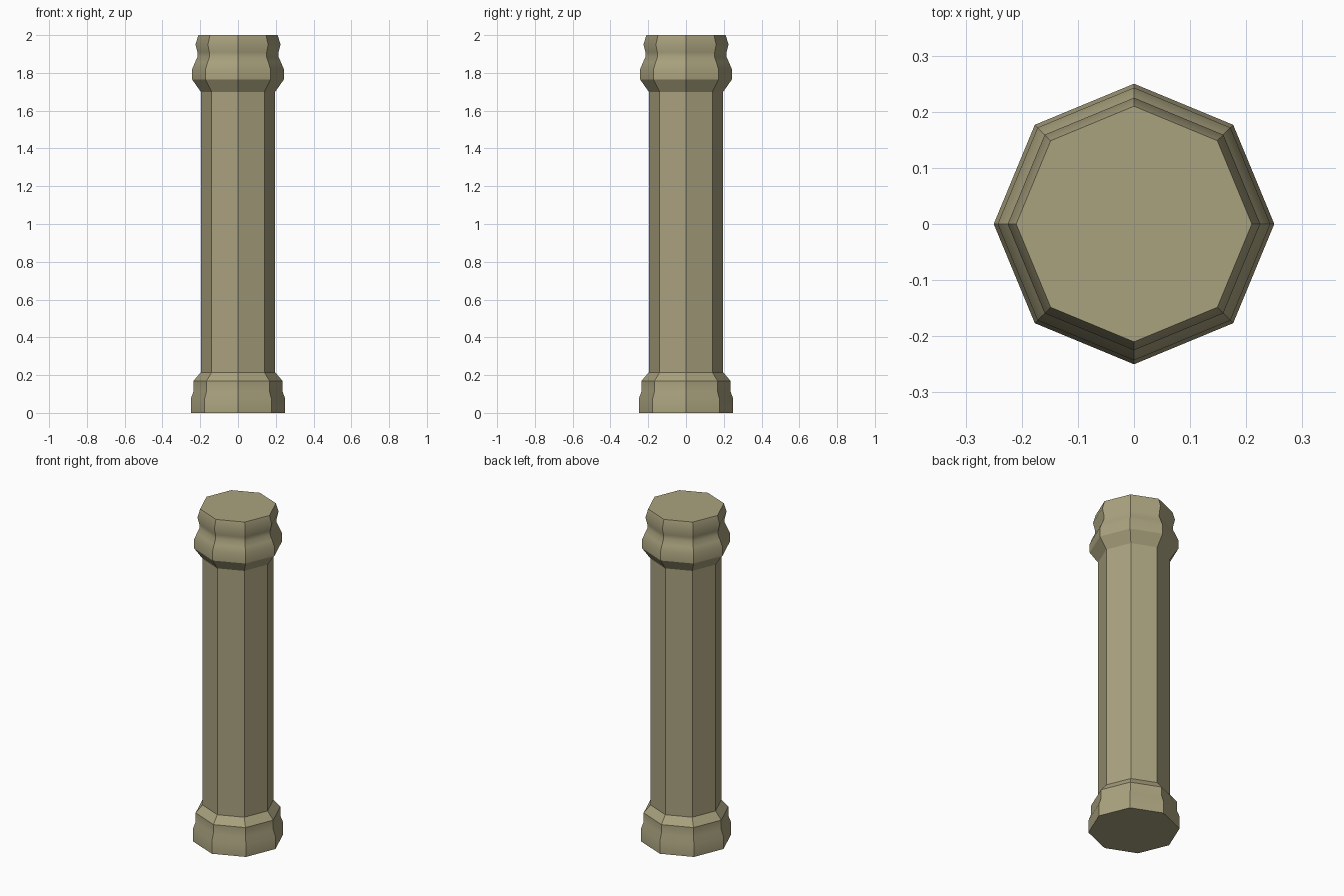
import bpy, bmesh, math

if "Cube" in bpy.data.objects:
    bpy.data.objects.remove(bpy.data.objects["Cube"])

SIDES = 8

# Profile of the column: (radius, height)
base = [(0.25, 0.0), (0.25, 0.075), (0.235, 0.115), (0.235, 0.17)]
shaft = [(0.197, 0.215), (0.197, 1.70)]
capital = [(0.243, 1.765), (0.243, 1.82), (0.228, 1.855), (0.214, 1.885),
           (0.215, 1.91), (0.225, 1.95), (0.21, 2.0)]


def lathe(name, profile, material):
    """Sweep a profile round the z axis as a closed, capped prism."""
    bm = bmesh.new()
    rings = []
    for r, z in profile:
        rings.append([bm.verts.new((r * math.cos(math.tau * i / SIDES),
                                    r * math.sin(math.tau * i / SIDES), z))
                      for i in range(SIDES)])
    for low, high in zip(rings, rings[1:]):
        for i in range(SIDES):
            j = (i + 1) % SIDES
            bm.faces.new((low[i], low[j], high[j], high[i]))
    bm.faces.new(rings[0][::-1])
    bm.faces.new(rings[-1])
    mesh = bpy.data.meshes.new(name)
    bm.to_mesh(mesh)
    bm.free()
    mesh.materials.append(material)
    obj = bpy.data.objects.new(name, mesh)
    bpy.context.collection.objects.link(obj)
    # Soft mouldings, crisp octagon corners
    bpy.context.view_layer.objects.active = obj
    obj.select_set(True)
    bpy.ops.object.shade_smooth_by_angle(angle=math.radians(32))
    return obj


# Sandstone colour
stone = bpy.data.materials.new("sandstone")
stone.diffuse_color = (0.40, 0.36, 0.21, 1.0)
stone.use_nodes = True
stone.node_tree.nodes["Principled BSDF"].inputs["Base Color"].default_value = stone.diffuse_color

lathe("octagonal_column", base + shaft + capital, stone)
